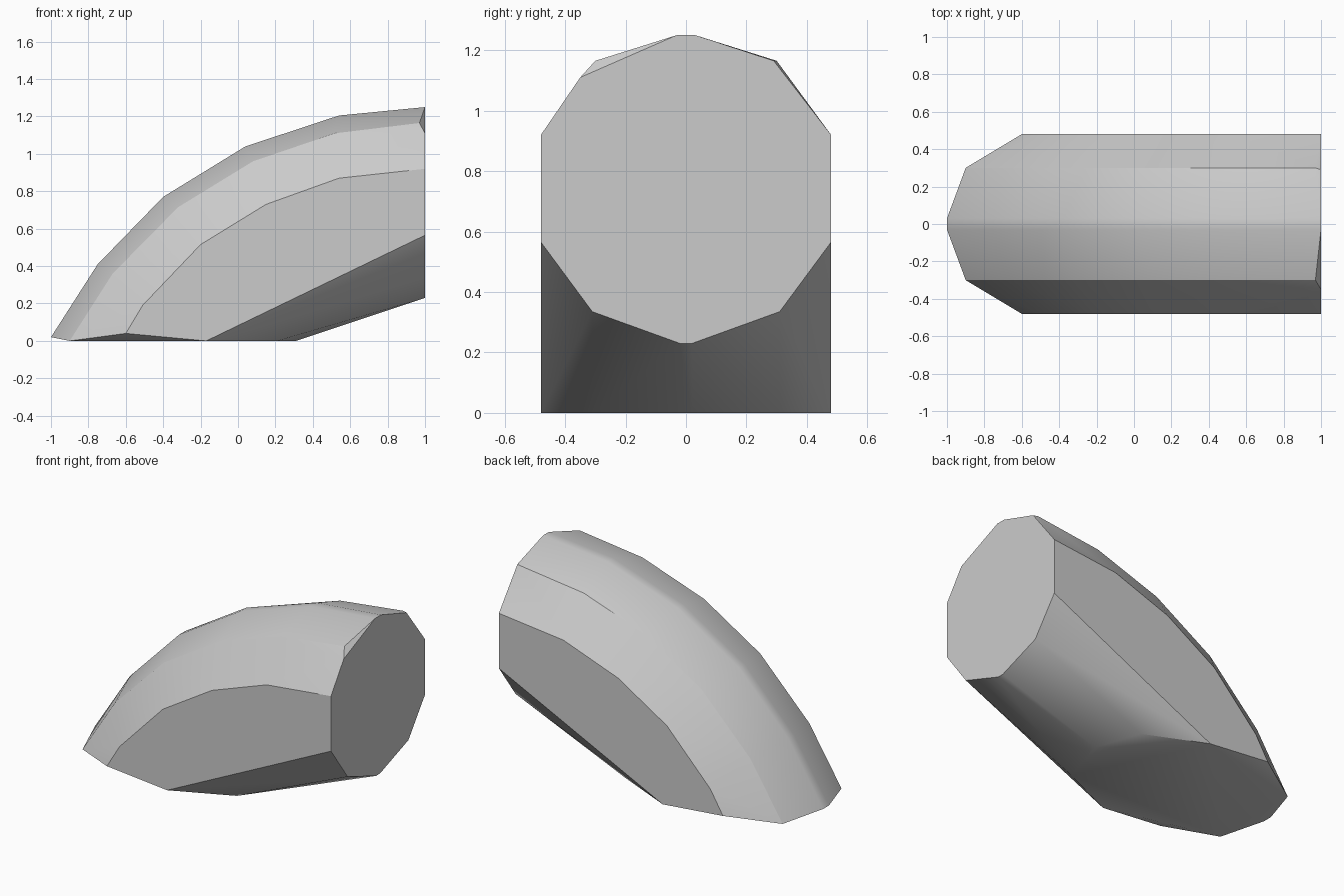
import bpy, bmesh, math

cube = bpy.data.objects.get("Cube")
if cube:
    bpy.data.objects.remove(cube, do_unlink=True)

grey = bpy.data.materials.new("plain grey")
grey.use_nodes = True
grey.diffuse_color = (0.6, 0.6, 0.6, 1)
grey.node_tree.nodes["Principled BSDF"].inputs["Base Color"].default_value = grey.diffuse_color

# Lengthwise rows: half width, then (x, z) points along the bend
rows = [
    # outer ridge
    (0.03, [(-1, 0.02), (-0.75, 0.41), (-0.4, 0.77), (0.04, 1.04), (0.54, 1.205), (1, 1.25)]),
    # shoulder
    (0.30, [(-0.9, 0), (-0.67, 0.36), (-0.32, 0.715), (0.08, 0.96), (0.52, 1.11), (0.97, 1.165)]),
    # upper edge of the flat side
    (0.48, [(-0.6, 0.04), (-0.51, 0.19), (-0.2, 0.515), (0.15, 0.73), (0.54, 0.87), (1, 0.92)]),
    # lower edge of the flat side
    (0.48, [(-0.17, 0), (1, 0.565)]),
    # underside
    (0.31, [(0.21, 0), (1, 0.335)]),
    (0.02, [(0.31, 0), (1, 0.23)]),
]

# Bent tube segment: the mirrored rows wrapped in one convex skin
bm = bmesh.new()
for half_width, path in rows:
    for x, z in path:
        for side in (-1, 1):
            bm.verts.new((x, side * half_width, z))

# End cap corners of the shoulder, the front one slightly chamfered
bm.verts.new((1, 0.29, 1.165))
bm.verts.new((1, -0.35, 1.11))

hull = bmesh.ops.convex_hull(bm, input=bm.verts[:])
bmesh.ops.delete(bm, geom=[v for v in bm.verts if not v.link_faces], context='VERTS')
bmesh.ops.dissolve_limit(bm, angle_limit=math.radians(1), verts=bm.verts[:], edges=bm.edges[:])
bmesh.ops.recalc_face_normals(bm, faces=bm.faces[:])

mesh = bpy.data.meshes.new("bent_segment")
bm.to_mesh(mesh)
bm.free()
mesh.materials.append(grey)
segment = bpy.data.objects.new("bent_segment", mesh)
bpy.context.collection.objects.link(segment)

# Smooth along the bend, crisp at the caps and flat sides
bpy.ops.object.select_all(action='DESELECT')
segment.select_set(True)
bpy.context.view_layer.objects.active = segment
bpy.ops.object.shade_smooth_by_angle(angle=math.radians(30))
